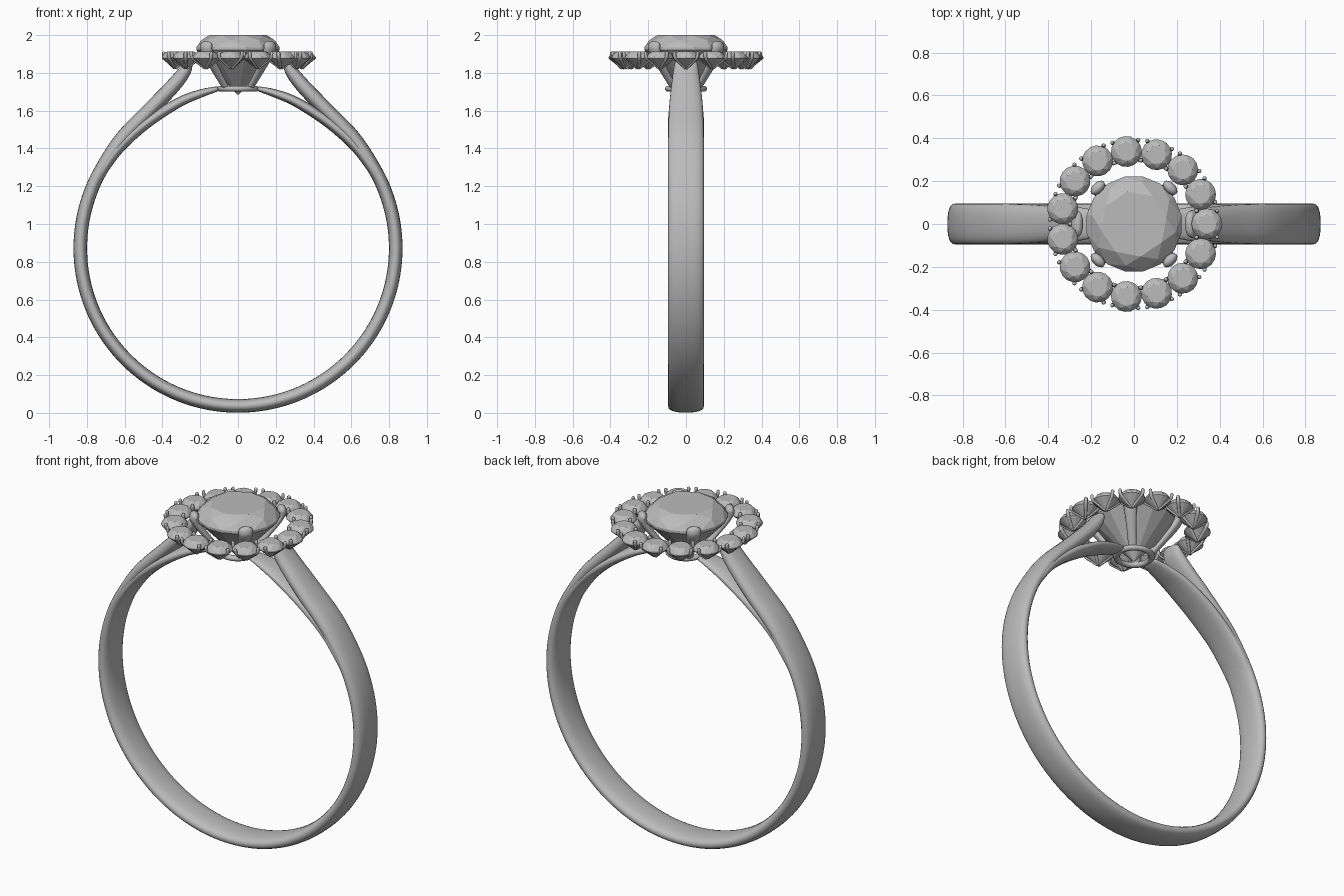
import bpy, bmesh, math
from math import sin, cos, pi, radians
from mathutils import Vector

cube = bpy.data.objects.get("Cube")
if cube:
    bpy.data.objects.remove(cube)

grey = bpy.data.materials.new("plain_grey")
grey.use_nodes = True
TONE = (0.5, 0.5, 0.5, 1)
grey.diffuse_color = TONE
grey.node_tree.nodes["Principled BSDF"].inputs["Base Color"].default_value = TONE


def place(mesh, name, loc=(0, 0, 0), turn=0):
    ob = bpy.data.objects.new(name, mesh)
    ob.location = loc
    ob.rotation_euler.z = turn
    bpy.context.collection.objects.link(ob)
    return ob


def finish(bm, name, smooth):
    bmesh.ops.recalc_face_normals(bm, faces=bm.faces)
    for f in bm.faces:
        f.smooth = smooth
    mesh = bpy.data.meshes.new(name)
    bm.to_mesh(mesh)
    bm.free()
    mesh.materials.append(grey)
    return mesh


def spline(keys, steps):
    """Smooth curve through keys (x, z, half thickness, half width)."""
    k = [Vector(p) for p in keys]
    k = [2 * k[0] - k[1]] + k + [2 * k[-1] - k[-2]]
    out = []
    for a, b, c, d in zip(k, k[1:], k[2:], k[3:]):
        for i in range(steps):
            t = i / steps
            out.append(0.5 * (2 * b + (c - a) * t + (2 * a - 5 * b + 4 * c - d) * t ** 2
                              + (3 * b - a - 3 * c + d) * t ** 3))
    return out + [k[-2]]


def sweep(name, keys, steps=6, sides=24, power=2.4):
    """Rounded strip along a path in the xz plane, with domed ends."""
    path = spline(keys, steps)
    first, last = path[0], path[-1]
    d0 = (first - path[1]).xy.normalized()
    d1 = (last - path[-2]).xy.normalized()

    def cap(p, d):
        rows = []
        for a in (30, 60, 82):
            s, c = sin(radians(a)), cos(radians(a))
            rows.append(Vector((p[0] + d.x * p[2] * s, p[1] + d.y * p[2] * s, p[2] * c, p[3] * c)))
        return rows

    path = cap(first, d0)[::-1] + path + cap(last, d1)
    bm = bmesh.new()
    rings = []
    for i, p in enumerate(path):
        t = (path[min(i + 1, len(path) - 1)] - path[max(i - 1, 0)]).xy.normalized()
        ring = []
        for j in range(sides):
            a = 2 * pi * j / sides
            u = math.copysign(abs(cos(a)) ** (2 / power), cos(a)) * p[2]
            v = math.copysign(abs(sin(a)) ** (2 / power), sin(a)) * p[3]
            ring.append(bm.verts.new((p[0] - t.y * u, v, p[1] + t.x * u)))
        rings.append(ring)
    for r, s in zip(rings, rings[1:]):
        for j in range(sides):
            n = (j + 1) % sides
            bm.faces.new((r[j], r[n], s[n], s[j]))
    bm.faces.new(rings[0])
    bm.faces.new(rings[-1])
    return finish(bm, name, True)


def gem(name, levels):
    """Faceted stone: hull of point rings (radius, z, count, half-step turn)."""
    bm = bmesh.new()
    for r, z, n, shift in levels:
        for i in range(n):
            a = 2 * pi * (i + shift) / n
            bm.verts.new((r * cos(a), r * sin(a), z))
    bmesh.ops.convex_hull(bm, input=bm.verts)
    bmesh.ops.dissolve_limit(bm, angle_limit=0.02, verts=bm.verts, edges=bm.edges)
    return finish(bm, name, False)


# Main band: round hoop whose shoulders rise to the halo
R, CZ = 0.835, 0.872
hoop = [(R * cos(radians(a)), CZ + R * sin(radians(a)), 0.036, 0.095) for a in range(-90, 31, 10)]
shoulder = [(0.61, 1.455, 0.04, 0.095), (0.46, 1.61, 0.04, 0.09), (0.345, 1.73, 0.039, 0.078),
            (0.285, 1.805, 0.034, 0.068), (0.262, 1.85, 0.024, 0.06)]
half = hoop + shoulder
whole = [(-x, z, t, w) for x, z, t, w in half[:0:-1]] + half
place(sweep("band", whole), "band")

# Lower split arms reaching the base ring
arm = sweep("arm", [(0.765, 1.19, 0.02, 0.085), (0.70, 1.31, 0.028, 0.095), (0.61, 1.425, 0.03, 0.095),
                    (0.47, 1.545, 0.029, 0.095), (0.31, 1.645, 0.026, 0.085),
                    (0.2, 1.69, 0.022, 0.068), (0.115, 1.714, 0.014, 0.05)])
for side, turn in (("left", 0), ("right", pi)):
    place(arm, side + "_lower_arm", turn=turn)

# Base ring under the centre stone
bpy.ops.mesh.primitive_torus_add(major_radius=0.094, minor_radius=0.018, major_segments=40,
                                 minor_segments=12, location=(0, 0, 1.716))
base = bpy.context.object
base.name = "base_ring"
base.scale.z = 0.85
base.data.materials.append(grey)
bpy.ops.object.shade_smooth()

# Centre stone and its four claws
place(gem("centre_stone", [(0.155, 2.0, 8, 0), (0.198, 1.973, 8, 0.5), (0.225, 1.935, 16, 0),
                           (0.225, 1.92, 16, 0), (0.004, 1.685, 8, 0)]), "centre_stone", turn=0.2)
claw = sweep("claw", [(0.09, 1.72, 0.014, 0.022), (0.155, 1.80, 0.016, 0.026), (0.215, 1.88, 0.02, 0.034),
                      (0.238, 1.925, 0.024, 0.039), (0.238, 1.945, 0.024, 0.04)], sides=16, power=2)
for i in range(4):
    place(claw, f"claw_{i + 1}", turn=pi / 4 + i * pi / 2)

# Halo of small stones, each held by four thin claws
stone = gem("halo_stone", [(0.045, 0.042, 8, 0), (0.06, 0.032, 8, 0.5), (0.072, 0.014, 16, 0),
                           (0.072, 0.006, 16, 0), (0.003, -0.05, 8, 0)])
pin = sweep("halo_claw", [(0.008, -0.045, 0.006, 0.007), (0.045, -0.014, 0.008, 0.009),
                          (0.074, 0.012, 0.009, 0.01), (0.078, 0.034, 0.009, 0.01)],
            steps=3, sides=8, power=2)
COUNT = 15
for i in range(COUNT):
    a = 2 * pi * i / COUNT
    spot = (0.34 * cos(a), 0.34 * sin(a), 1.87)
    place(stone, f"halo_stone_{i + 1}", spot, a)
    for j, off in enumerate((52, 128, 232, 308)):
        place(pin, f"halo_claw_{i + 1}_{j + 1}", spot, a + radians(off))
